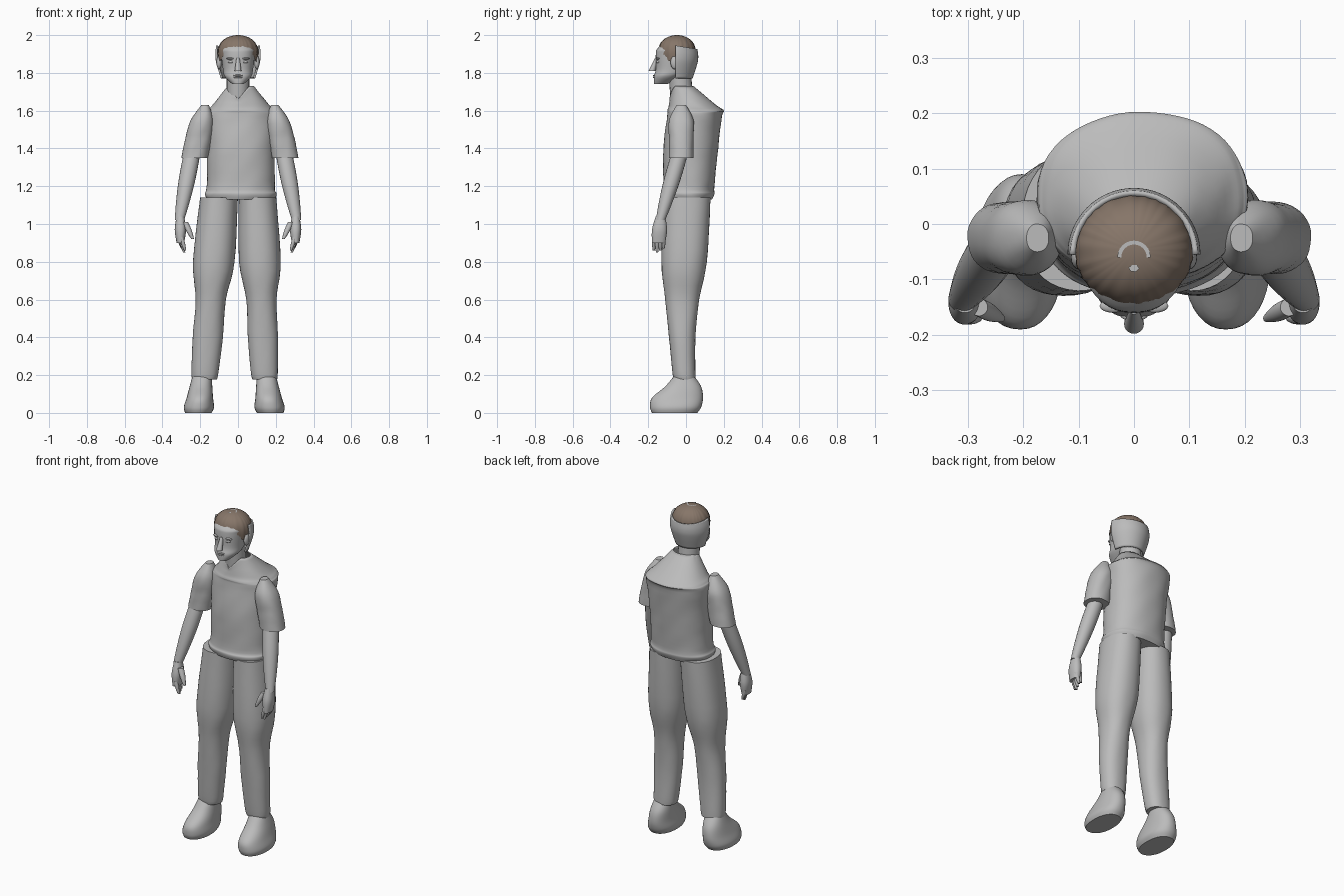
import bpy, bmesh, math, random
from math import sin, cos, pi, tau

random.seed(4)
if "Cube" in bpy.data.objects:
    bpy.data.objects.remove(bpy.data.objects["Cube"], do_unlink=True)

MIDDLE = {"": 1}
SIDES = {"left_": 1, "right_": -1}
parts = []


def material(name, red, green, blue):
    colour = (red, green, blue, 1)
    made = bpy.data.materials.new(name)
    made.use_nodes = True
    made.diffuse_color = colour
    made.node_tree.nodes["Principled BSDF"].inputs["Base Color"].default_value = colour
    return made


gray = material("plain gray", .5, .5, .5)
brown = material("hair brown", .24, .18, .14)


def finish(name, shape, paint=gray, wall=0):
    """Turn a bmesh into an object, with an optional wall thickness."""
    bmesh.ops.recalc_face_normals(shape, faces=shape.faces)
    mesh = bpy.data.meshes.new(name)
    shape.to_mesh(mesh)
    shape.free()
    mesh.materials.append(paint)
    made = bpy.data.objects.new(name, mesh)
    bpy.context.collection.objects.link(made)
    if wall:
        made.modifiers.new("wall", "SOLIDIFY").thickness = wall
    parts.append(made)


def skin(shape, rows, closed=True):
    """Bridge neighbouring rows of vertices with quads."""
    for low, high in zip(rows, rows[1:]):
        for i in range(len(low) if closed else len(low) - 1):
            j = (i + 1) % len(low)
            shape.faces.new((low[i], low[j], high[j], high[i]))


def spline(rings, steps=5):
    """Catmull-Rom interpolation between the given rings."""
    padded = [rings[0], *rings, rings[-1]]
    smooth = []
    for four in zip(padded, padded[1:], padded[2:], padded[3:]):
        for i in range(steps):
            t = i / steps
            smooth.append([b + t / 2 * (c - a + t * (2 * a - 5 * b + 4 * c - d + t * (3 * (b - c) + d - a)))
                           for a, b, c, d in zip(*four)])
    return smooth + [rings[-1]]


def rounded(value, squareness):
    return math.copysign(abs(value) ** squareness, value)


def loft(name, rings, centre=lambda z, side: 0, sides=MIDDLE, count=40,
         squareness=.9, wrinkle=0, warp=None, wall=0):
    """Stack rounded cross-sections, each given as height, half width, front and back."""
    for prefix, side in sides.items():
        shape = bmesh.new()
        rows = []
        for z, half, front, back in spline(rings):
            row = []
            for i in range(count):
                angle = tau * i / count
                ripple = 1 + wrinkle * sin(60 * z + 3 * sin(2 * angle)) * sin(3 * angle + 25 * z)
                x = side * centre(z, side) + ripple * half * rounded(cos(angle), squareness)
                y = (front + back + ripple * (back - front) * rounded(sin(angle), squareness)) / 2
                row.append(shape.verts.new(warp(x, y, z) if warp else (x, y, z)))
            rows.append(row)
        skin(shape, rows)
        shape.faces.new(rows[0])
        if not wall:
            shape.faces.new(rows[-1])
        finish(prefix + name, shape, wall=wall)


def limb(name, start, end, thick, thin, bulge=0, sides=MIDDLE):
    """Tapered round piece between two points, made as a loft."""
    def between(t):
        return [a + t * (b - a) for a, b in zip(start, end)]

    rings = []
    for i in range(5):
        t = i / 4
        x, y, z = between(t)
        radius = thick + t * (thin - thick) + bulge * sin(pi * t)
        rings.append((z, radius, y - radius, y + radius))
    loft(name, rings, lambda z, side: between((z - start[2]) / (end[2] - start[2]))[0],
         sides, count=20, squareness=1)


def blob(name, place, size, sides=MIDDLE):
    """Ellipsoid, mirrored when it has two sides."""
    for prefix, side in sides.items():
        shape = bmesh.new()
        bmesh.ops.create_uvsphere(shape, u_segments=16, v_segments=10, radius=1)
        bmesh.ops.scale(shape, vec=size, verts=shape.verts)
        bmesh.ops.translate(shape, vec=(side * place[0], *place[1:]), verts=shape.verts)
        finish(prefix + name, shape)


# Shirt with a V-shaped neckline
def neckline(x, y, z):
    if z > 1.64 and y < 0:
        dip = max(0, 1 - abs(x) / .06) * (z - 1.64) / .09
        return x, y - dip / 50, z - .07 * dip
    return x, y, z


loft("shirt", [(1.13, .18, -.12, .14), (1.16, .19, -.13, .15), (1.2, .18, -.12, .15), (1.4, .18, -.12, .17),
               (1.57, .19, -.1, .19), (1.6, .18, -.1, .2), (1.63, .15, -.09, .16), (1.73, .07, -.07, .04)],
     lambda z, side: .015, count=64, wrinkle=.012, warp=neckline, wall=.006)

# Sleeves, forearms and hands
loft("sleeve", [(1.35, .07, -.09, .04), (1.45, .07, -.09, .04), (1.55, .06, -.09, .04), (1.63, .02, -.05, 0)],
     lambda z, side: .24 - .2 * (z - 1.35) + side * .01, SIDES, wrinkle=.015)
limb("forearm", (.235, -.02, 1.42), (.31, -.135, 1.02), .042, .025, .01, SIDES)
loft("palm", [(1.04, .02, -.16, -.11), (.97, .03, -.18, -.1), (.9, .02, -.18, -.11)],
     lambda z, side: .305, SIDES)
for i, word in enumerate(("index", "middle", "ring", "little")):
    x, y = .3 + .005 * i, -.17 + .017 * i
    limb(word + "_finger", (x, y, .93), (x - .02, y, .85 + .01 * abs(i - 1)), .011, .006, .002, SIDES)
limb("thumb", (.28, -.15, 1.01), (.24, -.17, .92), .016, .007, .004, SIDES)

# Trouser legs and shoes
loft("trouser_leg", [(1.14, .1, -.12, .13), (.8, .11, -.13, .11), (.6, .08, -.11, .07),
                     (.4, .08, -.09, .05), (.2, .07, -.07, .05), (.18, .06, -.06, .05)],
     lambda z, side: .17 - .06 * z - side * .02 * (1.1 - z), SIDES, wrinkle=.008)
loft("shoe", [(0, .07, -.18, .06), (.03, .08, -.19, .08), (.08, .07, -.18, .09),
              (.14, .06, -.11, .08), (.2, .05, -.06, .04)],
     lambda z, side: .19 - z / 10 - side * .02, SIDES)

# Neck, head and face
limb("neck", (0, -.015, 1.58), (0, -.035, 1.82), .06, .06)
loft("head", [(1.74, .03, -.17, -.1), (1.78, .07, -.17, -.03), (1.82, .08, -.16, .02),
              (1.9, .09, -.16, .04), (1.93, .09, -.15, .04), (1.98, .05, -.1, 0)])
limb("nose", (0, -.18, 1.81), (0, -.155, 1.88), .018, .008)
for word, z in (("upper", 1.786), ("lower", 1.776)):
    blob(word + "_lip", (0, -.165, z), (.025, .01, .005))
blob("eye", (.036, -.146, 1.858), (.017, .012, .008), SIDES)
blob("brow", (.038, -.148, 1.876), (.024, .012, .006), SIDES)
blob("ear", (.1, -.06, 1.855), (.014, .022, .036), SIDES)

# Shell around the back of the head, lower behind than at the temples
shape = bmesh.new()
rows = []
for z, radius in spline([(1.77, .09), (1.85, .115), (1.9, .12), (1.945, .115)]):
    row = []
    for i in range(33):
        angle = pi * i / 32
        drop = max(0, z - 1.85) / 5 * sin(angle)
        row.append(shape.verts.new((radius * cos(angle), radius * sin(angle) - .055, z - drop)))
    rows.append(row)
skin(shape, rows, closed=False)
finish("head_shell", shape, wall=.01)

# Hair cap with a ragged fringe and grooved strands
shape = bmesh.new()
columns = []
for i in range(96):
    angle = tau * i / 96
    across, along = cos(angle), sin(angle)
    fringe = 1.85 + .09 * min(0, along) ** 2 + .06 * max(0, along) + random.uniform(-.01, .01)
    column = []
    for k in range(14):
        z = fringe + (2 - fringe) * sin(pi * k / 27)
        spread = math.sqrt(1 - max(0, 10 * z - 19) ** 2.5) * (1 - max(0, 1.9 - z))
        spread *= 1 + sin(23 * angle + 2 * sin(5 * angle)) / 100
        column.append(shape.verts.new((.107 * spread * across, .1 * spread * along - .048, z)))
    columns.append(column)
rows = list(zip(*columns))
skin(shape, rows)
shape.faces.new(rows[-1])
finish("hair", shape, brown)

# Bare patches on the crown
shape = bmesh.new()
arc = [[shape.verts.new((radius * cos(pi * i / 12), radius * sin(pi * i / 12) - .06, 1.9995))
        for i in range(13)] for radius in (.023, .03)]
skin(shape, arc, closed=False)
shape.faces.new([shape.verts.new((cos(i) / 100, sin(i) / 150 - .08, 1.9995)) for i in range(6)])
finish("crown_patches", shape)

# Smooth shading with sharp hems kept
bpy.ops.object.select_all(action="DESELECT")
for part in parts:
    part.select_set(True)
bpy.context.view_layer.objects.active = parts[0]
bpy.ops.object.shade_smooth_by_angle(angle=pi / 4)
